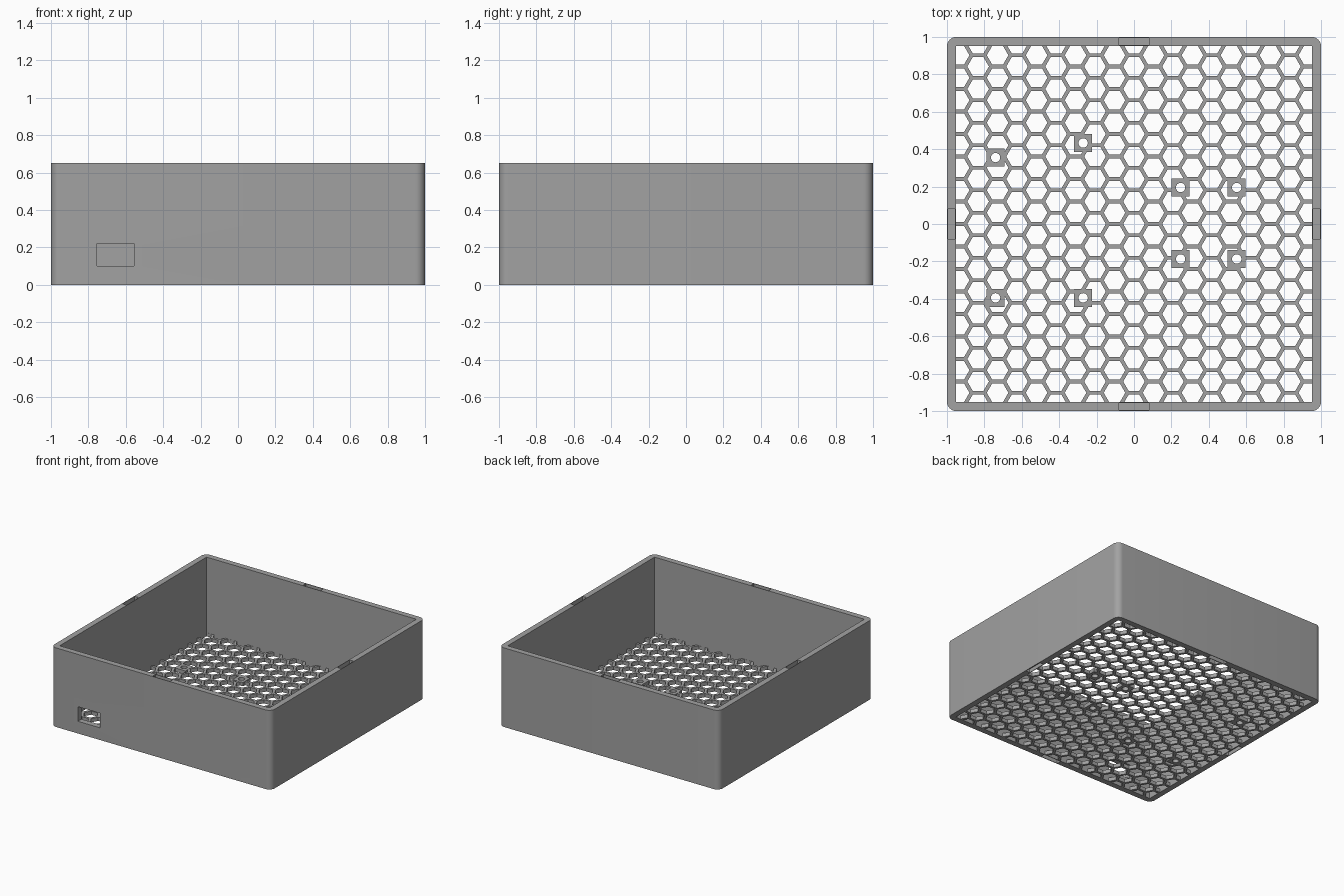
import bpy, bmesh, math
from mathutils import Matrix, Vector

if "Cube" in bpy.data.objects:
    bpy.data.objects.remove(bpy.data.objects["Cube"])

H = 0.65          # box height
INNER = 0.953     # half width of the cavity
FLOOR = 0.03      # grille thickness
PITCH = 0.1203    # honeycomb spacing, flat to flat
CELL = 0.1        # cell opening, flat to flat

grey = bpy.data.materials.new("grey plastic")
grey.diffuse_color = (0.36, 0.36, 0.36, 1)
grey.use_nodes = True
grey.node_tree.nodes["Principled BSDF"].inputs["Base Color"].default_value = grey.diffuse_color


def make(name, bm):
    bmesh.ops.recalc_face_normals(bm, faces=bm.faces)
    me = bpy.data.meshes.new(name)
    bm.to_mesh(me)
    bm.free()
    me.materials.append(grey)
    ob = bpy.data.objects.new(name, me)
    bpy.context.collection.objects.link(ob)
    return ob


def add_box(bm, x0, x1, y0, y1, z0, z1):
    m = Matrix.Translation(((x0 + x1) / 2, (y0 + y1) / 2, (z0 + z1) / 2))
    m = m @ Matrix.Diagonal((x1 - x0, y1 - y0, z1 - z0, 1))
    return bmesh.ops.create_cube(bm, size=1, matrix=m)["verts"]


def add_prism(bm, x, y, r, sides, z0, z1):
    bmesh.ops.create_cone(bm, cap_ends=True, segments=sides, radius1=r, radius2=r,
                          depth=z1 - z0,
                          matrix=Matrix.Translation((x, y, (z0 + z1) / 2)))


def boolean(ob, tool, operation):
    mod = ob.modifiers.new("bool", 'BOOLEAN')
    mod.object, mod.operation, mod.solver = tool, operation, 'EXACT'
    bpy.context.view_layer.objects.active = ob
    bpy.ops.object.modifier_apply(modifier=mod.name)
    bpy.data.objects.remove(tool)


# Walls: box with rounded upright corners
bm = bmesh.new()
add_box(bm, -1, 1, -1, 1, 0, H)
upright = [e for e in bm.edges
           if abs(e.verts[0].co.z - e.verts[1].co.z) > 0.1]
bmesh.ops.bevel(bm, geom=upright, offset=0.05, segments=8, profile=0.5,
                affect='EDGES')
walls = make("walls", bm)

# Square cavity, open at top and bottom
bm = bmesh.new()
add_box(bm, -INNER, INNER, -INNER, INNER, -0.1, H + 0.1)
boolean(walls, make("cavity_cutter", bm), 'DIFFERENCE')

# Cable window in the front, and slots in the middle of each top and bottom rim
bm = bmesh.new()
add_box(bm, -0.755, -0.555, -1.1, -0.9, 0.10, 0.22)
for z0, z1 in ((H - 0.03, H + 0.1), (-0.1, 0.03)):
    for s in (-1, 1):
        a, b = sorted((s * 0.958, s * 0.995))
        add_box(bm, -0.08, 0.08, a, b, z0, z1)
        add_box(bm, a, b, -0.08, 0.08, z0, z1)
boolean(walls, make("slot_cutter", bm), 'DIFFERENCE')

# Honeycomb grille floor
bm = bmesh.new()
add_box(bm, -INNER, INNER, -INNER, INNER, 0, FLOOR)
grille = make("grille_floor", bm)

bm = bmesh.new()
ring = [Vector((math.cos(math.radians(60 * i)), math.sin(math.radians(60 * i)), 0))
        * CELL / math.sqrt(3) for i in range(6)]
for c in range(-9, 10):
    for r in range(-9, 10):
        x = c * PITCH * math.sqrt(3) / 2
        y = (r + 0.5 * (c % 2)) * PITCH
        if abs(y) > 1.01:
            continue
        low = [bm.verts.new(p + Vector((x, y, -0.05))) for p in ring]
        top = [bm.verts.new(p + Vector((x, y, FLOOR + 0.05))) for p in ring]
        bm.faces.new(low[::-1])
        bm.faces.new(top)
        for i in range(6):
            j = (i + 1) % 6
            bm.faces.new((low[i], low[j], top[j], top[i]))
boolean(grille, make("cell_cutter", bm), 'DIFFERENCE')

# Square screw pads with round holes
pads = [(-0.74, 0.355), (-0.74, -0.395), (-0.272, 0.433), (-0.272, -0.395)]
pads += [(x, y) for x in (0.249, 0.549) for y in (0.195, -0.187)]
bm = bmesh.new()
for x, y in pads:
    add_box(bm, x - 0.048, x + 0.048, y - 0.048, y + 0.048, 0.0005, FLOOR + 0.001)
boolean(grille, make("screw_pads", bm), 'UNION')
bm = bmesh.new()
for x, y in pads:
    add_prism(bm, x, y, 0.025, 24, -0.05, 0.1)
boolean(grille, make("screw_hole_cutter", bm), 'DIFFERENCE')

# Smooth the rounded corners and holes
for ob in (walls, grille):
    bpy.ops.object.select_all(action='DESELECT')
    ob.select_set(True)
    bpy.context.view_layer.objects.active = ob
    bpy.ops.object.shade_smooth_by_angle(angle=math.radians(30))
